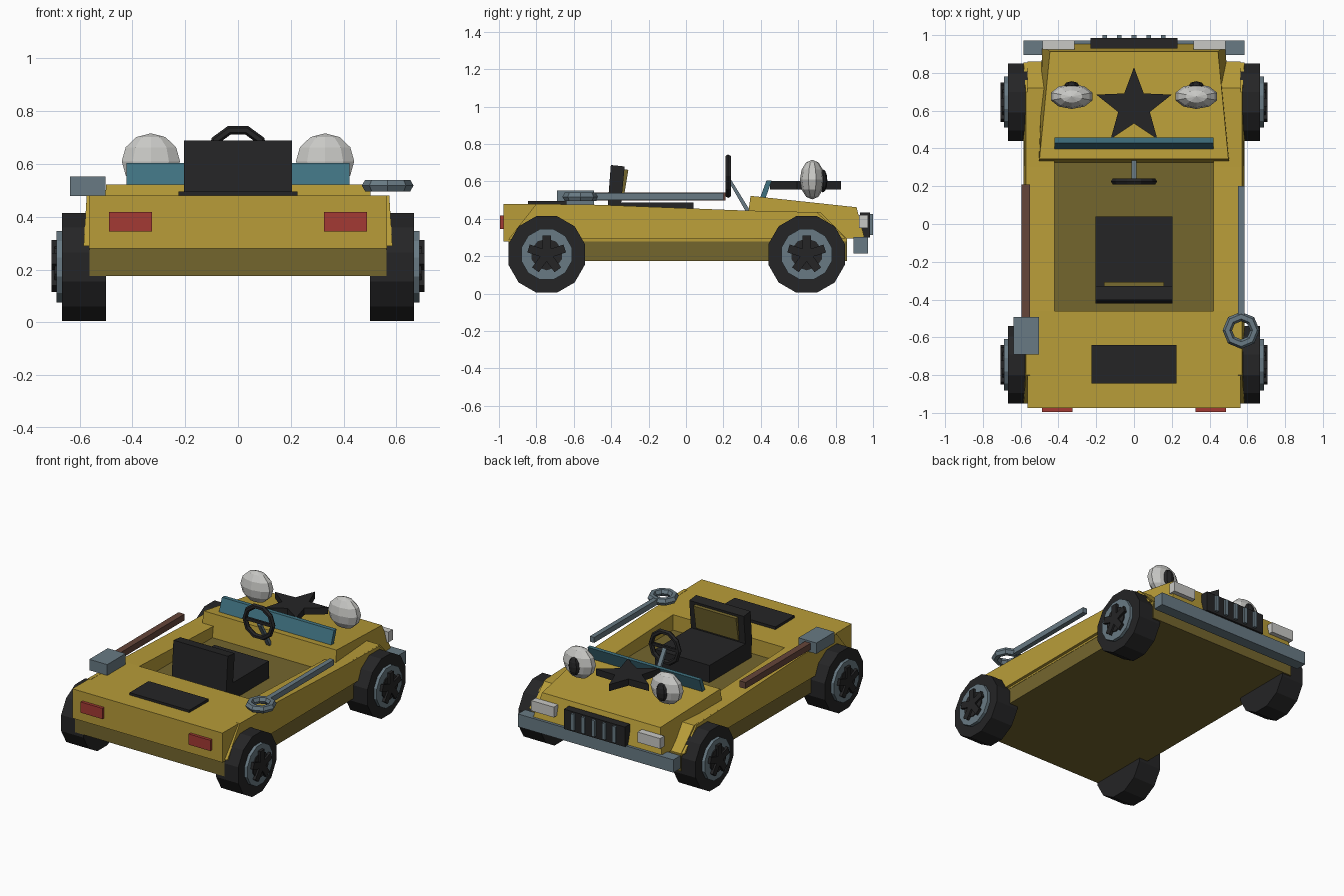
import bpy, bmesh, math
from mathutils import Matrix, Vector

if "Cube" in bpy.data.objects:
    bpy.data.objects.remove(bpy.data.objects["Cube"])


def mat(name, r, g, b):
    m = bpy.data.materials.new(name)
    m.diffuse_color = (r, g, b, 1)
    m.use_nodes = True
    m.node_tree.nodes["Principled BSDF"].inputs["Base Color"].default_value = m.diffuse_color
    return m


YELLOW = mat("mustard_yellow", .48, .335, .04)
OLIVE = mat("dark_olive", .175, .133, .027)
BLACK = mat("charcoal", .018, .018, .019)
STEEL = mat("blue_grey", .14, .195, .23)
TEAL = mat("teal", .05, .165, .215)
RED = mat("tail_red", .37, .042, .034)
BROWN = mat("brown_wood", .13, .06, .042)
WHITE = mat("off_white", .58, .58, .56)


def finish(name, bm, m):
    bmesh.ops.recalc_face_normals(bm, faces=bm.faces)
    me = bpy.data.meshes.new(name)
    bm.to_mesh(me)
    bm.free()
    me.materials.append(m)
    ob = bpy.data.objects.new(name, me)
    bpy.context.collection.objects.link(ob)
    return ob


def loft(name, a, b, m):
    """Solid between two matching loops of points."""
    bm = bmesh.new()
    va = [bm.verts.new(p) for p in a]
    vb = [bm.verts.new(p) for p in b]
    bm.faces.new(va)
    bm.faces.new(vb)
    n = len(va)
    for i in range(n):
        j = (i + 1) % n
        bm.faces.new((va[i], va[j], vb[j], vb[i]))
    return finish(name, bm, m)


def side_prism(name, yz, x0, x1, m):
    return loft(name, [(x0, y, z) for y, z in yz], [(x1, y, z) for y, z in yz], m)


def box(name, x0, x1, y0, y1, z0, z1, m):
    return side_prism(name, [(y0, z0), (y1, z0), (y1, z1), (y0, z1)], x0, x1, m)


def ellipsoid(name, c, r, m, seg=10, rings=6):
    bm = bmesh.new()
    bmesh.ops.create_uvsphere(bm, u_segments=seg, v_segments=rings, radius=1)
    bmesh.ops.transform(bm, matrix=Matrix.Translation(c) @ Matrix.Diagonal((*r, 1)), verts=bm.verts)
    return finish(name, bm, m)


def disc(name, x0, x1, y, z, r, n, m):
    pts = [(y + r * math.cos((i + .5) * math.tau / n), z + r * math.sin((i + .5) * math.tau / n))
           for i in range(n)]
    return side_prism(name, pts, x0, x1, m)


def ring(name, loc, rot, R, r, m, seg):
    bpy.ops.mesh.primitive_torus_add(location=loc, rotation=rot, major_radius=R, minor_radius=r,
                                     major_segments=seg, minor_segments=6)
    ob = bpy.context.object
    ob.name = name
    ob.data.materials.append(m)


# Lower body and cockpit floor
box("lower_body", -.563, .563, -.95, .86, .175, .29, OLIVE)
box("cockpit_floor", -.43, .43, -.5, .36, .28, .37, OLIVE)

# Tub: side rails with outer panels, rear deck
rail = [(-.975, .28), (-.975, .48), (-.46, .475), (.3, .445), (.72, .435), (.86, .295), (.86, .28)]
for s, side in ((-1, "left"), (1, "right")):
    side_prism(f"{side}_rail", rail, s * .42, s * .565, YELLOW)
    low = [(-.95, .29), (-.8, .48), (-.46, .475), (.3, .445), (.7, .435), (.855, .295)]
    loft(f"{side}_side_panel", [(s * .55, y, z) for y, z in low],
         [(s * (.585 if z < .3 else .573), y, z) for y, z in low], YELLOW)
side_prism("rear_deck", [(-.975, .28), (-.975, .48), (-.46, .475), (-.46, .28)], -.43, .43, YELLOW)

# Hood: tapered block
loft("hood",
     [(-.51, .315, .295), (.51, .315, .295), (.485, .955, .295), (-.485, .955, .295)],
     [(-.5, .345, .523), (.5, .345, .523), (.445, .912, .462), (-.445, .912, .462)], YELLOW)
wind = [(.395, .51), (.425, .51), (.458, .604), (.43, .604)]
side_prism("windshield", wind, -.422, .422, TEAL)

# Star plate above the hood
star = []
for i in range(10):
    r = .21 if i % 2 == 0 else .088
    a = math.pi / 2 + i * math.pi / 5
    star.append((r * math.cos(a), .62 + r * math.sin(a)))
loft("hood_star", [(x, y, .558) for x, y in star], [(x, y, .603) for x, y in star], BLACK)

# Eye-like lamps, headlights, tail lights
for s, side in ((-1, "left"), (1, "right")):
    ellipsoid(f"{side}_eye", (s * .33, .675, .61), (.116, .066, .106), WHITE)
    ellipsoid(f"{side}_pupil", (s * .33, .732, .603), (.041, .024, .062), BLACK, 8, 6)
    box(f"{side}_headlight", s * .315, s * .485, .925, .972, .35, .42, WHITE)
    box(f"{side}_tail_light", s * .325, s * .488, -.995, -.96, .345, .418, RED)

# Grille and bumper
box("grille", -.23, .23, .93, .985, .30, .435, BLACK)
for i in range(5):
    x = (i - 2) * .078
    box(f"grille_bar_{i}", x - .012, x + .012, .97, 1.0, .315, .425, STEEL)
box("front_bumper", -.585, .585, .895, .972, .215, .302, STEEL)

# Trunk plate
box("trunk_plate", -.225, .225, -.845, -.64, .47, .495, BLACK)

# Seat
box("seat_base", -.205, .205, -.41, .04, .365, .487, BLACK)
back = [(-.42, .45), (-.35, .45), (-.328, .68), (-.402, .688)]
side_prism("seat_back", back, -.205, .205, BLACK)
panel = [(-.345, .50), (-.335, .50), (-.308, .662), (-.335, .665)]
side_prism("seat_back_panel", panel, -.16, .16, OLIVE)

# Steering wheel and column
ring("steering_wheel", (0, .225, .628), (math.pi / 2, 0, 0), .105, .017, BLACK, 10)
side_prism("steering_column", [(.225, .635), (.225, .605), (.325, .43), (.345, .44)], -.014, .014, STEEL)
box("steering_spoke", -.1, .1, .217, .233, .618, .638, BLACK)

# Hammer on the left, spanner on the right
box("hammer_handle", -.595, -.55, -.55, .21, .497, .54, BROWN)
box("hammer_head", -.637, -.502, -.69, -.492, .478, .552, STEEL)
box("spanner_handle", .551, .584, -.49, .2, .5, .537, STEEL)
ring("spanner_ring", (.567, -.563, .518), (0, 0, 0), .073, .025, STEEL, 8)

# Wheels: tyre, rim, hub and five spokes
for s, side in ((-1, "left"), (1, "right")):
    for y, end in ((-.745, "rear"), (.645, "front")):
        n, z = f"{end}_{side}", .205
        disc(n + "_tyre", s * .5, s * .667, y, z + .005, .212, 12, BLACK)
        disc(n + "_rim", s * .64, s * .688, y, z + .005, .14, 12, STEEL)
        disc(n + "_hub", s * .67, s * .695, y, z + .005, .085, 10, BLACK)
        for i in range(5):
            a = math.pi / 2 + i * math.tau / 5
            d, t = Vector((math.cos(a), math.sin(a))), Vector((-math.sin(a), math.cos(a)))
            c = Vector((y, z + .005))
            pts = [c - t * .022, c + d * .102 - t * .022, c + d * .102 + t * .022, c + t * .022]
            side_prism(f"{n}_spoke_{i}", [tuple(p) for p in pts], s * .67, s * .707, BLACK)
